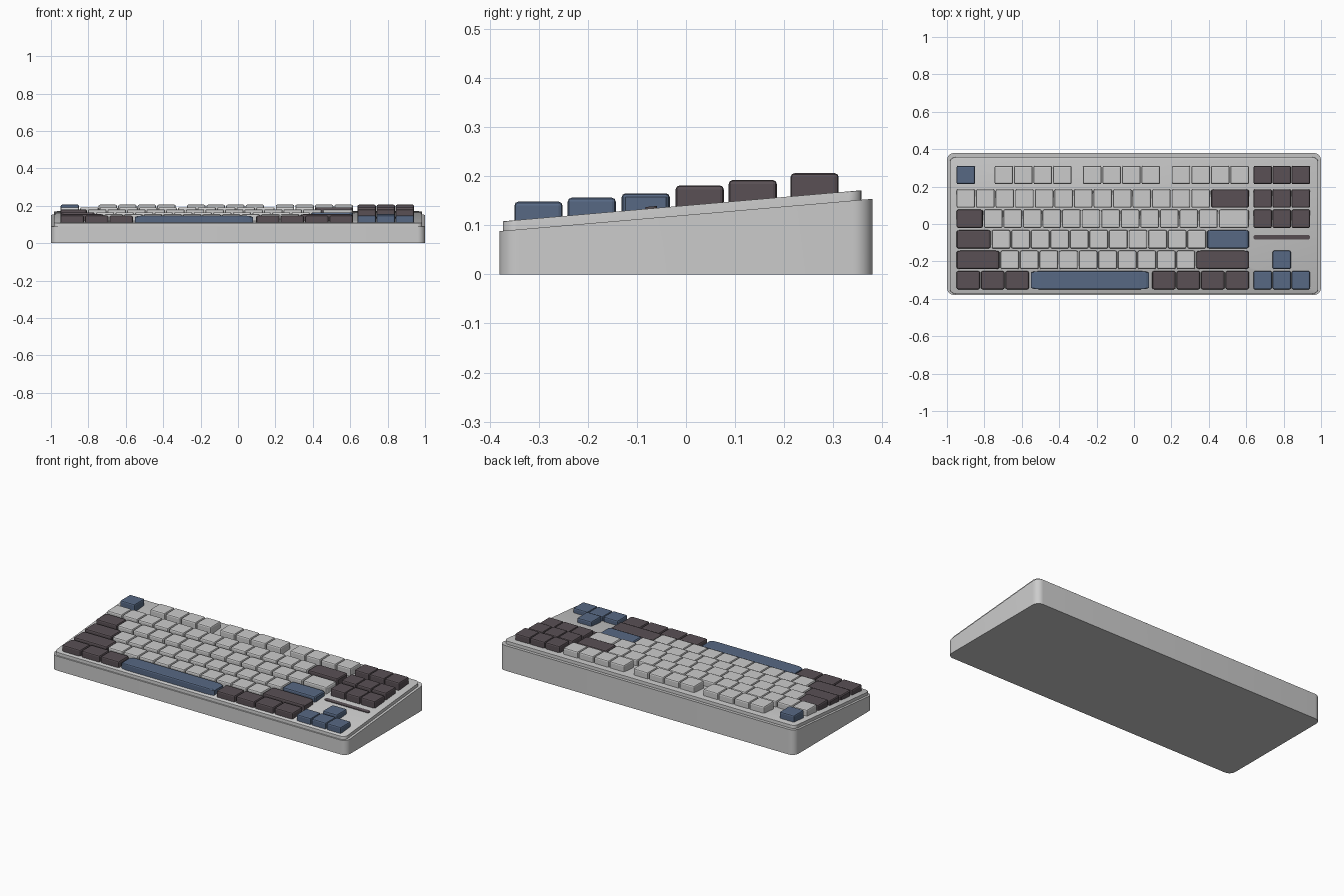
import bpy, bmesh, math

if "Cube" in bpy.data.objects:
    bpy.data.objects.remove(bpy.data.objects["Cube"])

SLOPE = 0.0865           # rise of the deck toward the back
PITCH, GAP, DEPTH, TALL = 0.1046, 0.006, 0.098, 0.052
LEFT, NAV_LEFT, NAV_PITCH = -0.9515, 0.637, 0.102


def deck(y):
    return 0.108 + SLOPE * (y + 0.373)


def material(name, rgb):
    m = bpy.data.materials.new(name)
    m.diffuse_color = (*rgb, 1)
    m.use_nodes = True
    m.node_tree.nodes["Principled BSDF"].inputs["Base Color"].default_value = m.diffuse_color
    return m


def add_object(name, mesh):
    ob = bpy.data.objects.new(name, mesh)
    bpy.context.collection.objects.link(ob)
    return ob


def rounded_slab(name, x0, x1, y0, y1, r, bottom, top, mat=None, soft=0.0):
    """Rounded rectangle prism; bottom and top are height functions of y."""
    pts = []
    for i, (cx, cy) in enumerate([(x1 - r, y1 - r), (x0 + r, y1 - r),
                                  (x0 + r, y0 + r), (x1 - r, y0 + r)]):
        for k in range(9):
            a = math.pi / 2 * (i + k / 8)
            pts.append((cx + r * math.cos(a), cy + r * math.sin(a)))
    bm = bmesh.new()
    lo = [bm.verts.new((x, y, bottom(y))) for x, y in pts]
    hi = [bm.verts.new((x, y, top(y))) for x, y in pts]
    bm.faces.new(lo[::-1])
    lid = bm.faces.new(hi)
    n = len(pts)
    for i in range(n):
        j = (i + 1) % n
        bm.faces.new((lo[i], lo[j], hi[j], hi[i]))
    if soft:
        bmesh.ops.bevel(bm, geom=list(lid.edges), offset=soft, segments=2,
                        profile=0.5, affect='EDGES')
    me = bpy.data.meshes.new(name)
    bm.to_mesh(me)
    bm.free()
    if mat:
        me.materials.append(mat)
    me.shade_smooth()
    me.set_sharp_from_angle(angle=math.radians(30))
    return add_object(name, me)


def key_mesh(name, mat):
    """One-unit keycap with softened top and corners, stretched for wide keys."""
    bm = bmesh.new()
    bmesh.ops.create_cube(bm, size=1)
    for v in bm.verts:
        v.co.x *= DEPTH
        v.co.y *= DEPTH
        v.co.z *= TALL
    edges = [e for e in bm.edges if max(v.co.z for v in e.verts) > 0]
    bmesh.ops.bevel(bm, geom=edges, offset=0.008, segments=2,
                    profile=0.5, affect='EDGES')
    me = bpy.data.meshes.new(name)
    bm.to_mesh(me)
    bm.free()
    if mat:
        me.materials.append(mat)
    return me


dark = material("dark_plastic", (0.1, 0.08, 0.09))
blue = material("blue_plastic", (0.095, 0.14, 0.23))
KEYS = {'g': key_mesh("light_key", None),
        'd': key_mesh("dark_key", dark),
        'b': key_mesh("blue_key", blue)}


def key(name, colour, x0, x1, y, top):
    ob = add_object(name, KEYS[colour])
    ob.location = ((x0 + x1) / 2, y, top - TALL / 2)
    ob.scale.x = (x1 - x0) / DEPTH


# Case and raised deck plate
rounded_slab("case", -1, 1, -0.38, 0.38, 0.04,
             lambda y: 0, lambda y: 0.088 + SLOPE * (y + 0.38))
rounded_slab("deck_plate", -0.985, 0.985, -0.373, 0.357, 0.03,
             lambda y: deck(y) - 0.03, deck, soft=0.002)

# Rows: y centre, top height, runs of (start unit, width, count, colour), nav colours
rows = [
    ("function_row", 0.262, 0.206,
     [(0, 1, 1, 'b'), (1.94, 1, 4, 'g'), (6.46, 1, 4, 'g'), (11, 1, 4, 'g')], "ddd"),
    ("number_row", 0.136, 0.192, [(0, 1, 13, 'g'), (13, 2, 1, 'd')], "ddd"),
    ("upper_row", 0.028, 0.181,
     [(0, 1.4, 1, 'd'), (1.4, 1, 12, 'g'), (13.4, 1.6, 1, 'g')], "ddd"),
    ("home_row", -0.082, 0.165,
     [(0, 1.8, 1, 'd'), (1.8, 1, 11, 'g'), (12.8, 2.2, 1, 'b')], "   "),
    ("lower_row", -0.192, 0.156,
     [(0, 2.25, 1, 'd'), (2.25, 1, 10, 'g'), (12.25, 2.75, 1, 'd')], " b "),
    ("bottom_row", -0.3005, 0.148,
     [(0, 1.25, 3, 'd'), (3.8, 6.08, 1, 'b'), (10, 1.25, 4, 'd')], "bbb"),
]
for row, y, top, runs, nav in rows:
    for start, width, count, colour in runs:
        for i in range(count):
            x = LEFT + (start + i * width) * PITCH
            key(row + "_key", colour, x + GAP / 2, x + width * PITCH - GAP / 2, y, top)
    for i, colour in enumerate(nav):
        if colour != ' ':
            x = NAV_LEFT + i * NAV_PITCH
            key(row + "_side_key", colour, x + 0.002, x + NAV_PITCH - 0.002, y, top)

# Thin dark accent bar between the side key groups
rounded_slab("accent_bar", 0.639, 0.941, -0.083, -0.059, 0.011,
             lambda y: deck(y) - 0.01, lambda y: deck(y) + 0.004, dark)
